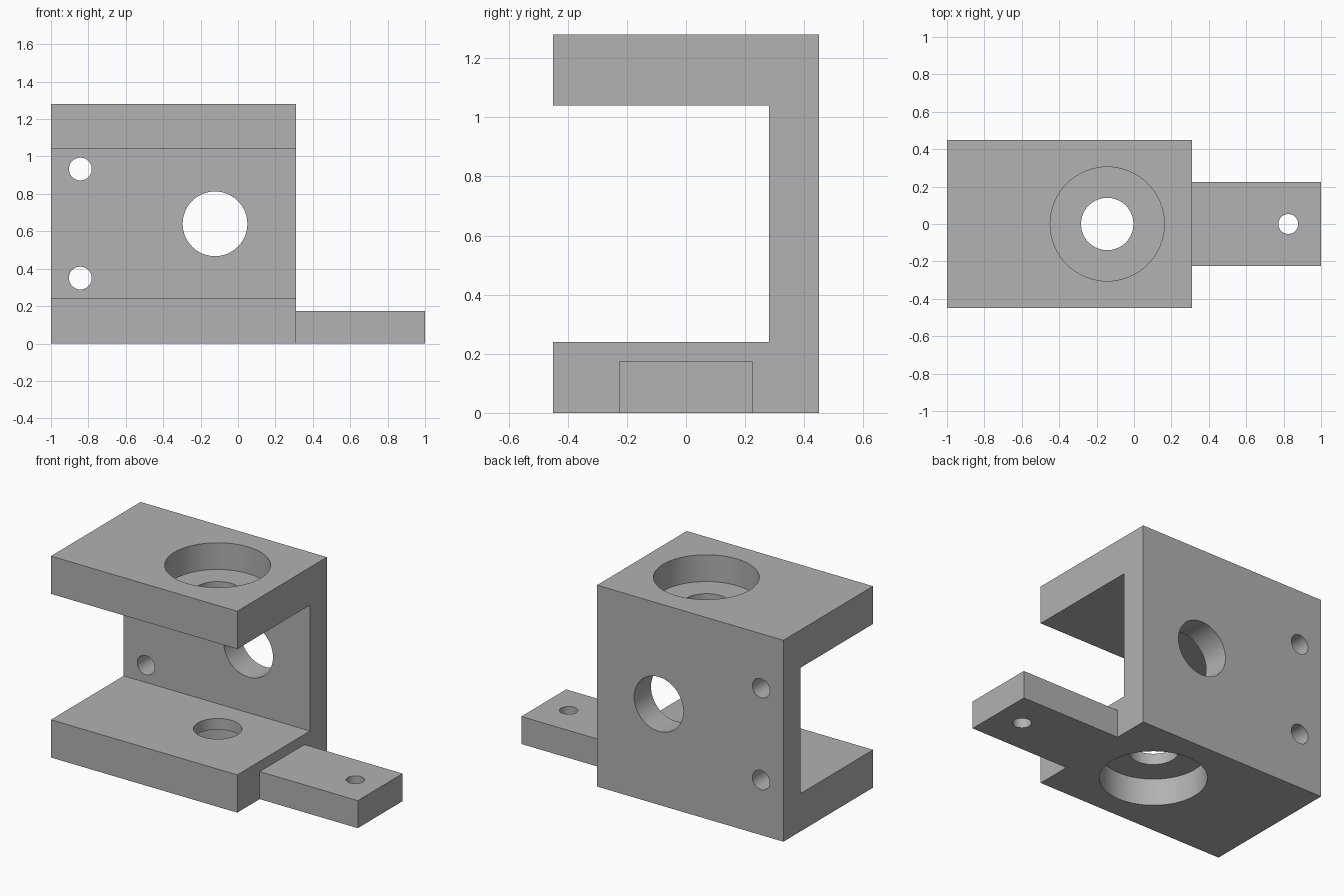
import bpy
import bmesh
from math import radians
from mathutils import Matrix, Vector

cube = bpy.data.objects.get("Cube")
if cube:
    bpy.data.objects.remove(cube, do_unlink=True)

# Single plain grey metal
grey = bpy.data.materials.new("grey_metal")
grey.use_nodes = True
colour = (0.445, 0.445, 0.445, 1)
grey.diffuse_color = colour
grey.node_tree.nodes["Principled BSDF"].inputs["Base Color"].default_value = colour


def add_object(name, bm):
    bmesh.ops.recalc_face_normals(bm, faces=bm.faces)
    mesh = bpy.data.meshes.new(name)
    bm.to_mesh(mesh)
    bm.free()
    mesh.materials.append(grey)
    obj = bpy.data.objects.new(name, mesh)
    bpy.context.collection.objects.link(obj)
    return obj


def extrude_x(name, profile, x0, x1):
    """Extrude a closed (y, z) profile between two x positions."""
    bm = bmesh.new()
    face = bm.faces.new([bm.verts.new((x0, y, z)) for y, z in profile])
    grown = bmesh.ops.extrude_face_region(bm, geom=[face])["geom"]
    verts = [g for g in grown if isinstance(g, bmesh.types.BMVert)]
    bmesh.ops.translate(bm, verts=verts, vec=(x1 - x0, 0, 0))
    return add_object(name, bm)


def cylinder(name, start, end, radius):
    start, end = Vector(start), Vector(end)
    axis = end - start
    turn = axis.to_track_quat('Z', 'Y').to_matrix().to_4x4()
    bm = bmesh.new()
    bmesh.ops.create_cone(bm, cap_ends=True, segments=64, radius1=radius,
                          radius2=radius, depth=axis.length,
                          matrix=Matrix.Translation((start + end) / 2) @ turn)
    return add_object(name, bm)


def combine(target, tool, operation):
    """Apply a boolean and discard the tool object."""
    mod = target.modifiers.new(tool.name, 'BOOLEAN')
    mod.operation = operation
    mod.solver = 'EXACT'
    mod.object = tool
    bpy.context.view_layer.objects.active = target
    bpy.ops.object.modifier_apply(modifier=mod.name)
    bpy.data.objects.remove(tool, do_unlink=True)


# C-shaped body: two flanges joined by a back wall
front, wall, back = -0.45, 0.28, 0.45
low, high, top = 0.24, 1.04, 1.28
bracket = extrude_x("bracket", [
    (front, 0), (back, 0), (back, top), (front, top),
    (front, high), (wall, high), (wall, low), (front, low)], -1, 0.31)

# Mounting tab on the left side
tab = extrude_x("mounting_tab", [
    (-0.225, 0), (0.225, 0), (0.225, 0.175), (-0.225, 0.175)], 0.25, 1)
combine(bracket, tab, 'UNION')

# Bore through both flanges, with a counterbore on each outer face
bore_x, depth = -0.143, 0.17
cutters = [
    cylinder("bore", (bore_x, 0, -0.1), (bore_x, 0, top + 0.1), 0.14),
    cylinder("lower_counterbore", (bore_x, 0, -0.1), (bore_x, 0, depth), 0.305),
    cylinder("upper_counterbore", (bore_x, 0, top - depth), (bore_x, 0, top + 0.1), 0.305),
    cylinder("tab_hole", (0.825, 0, -0.1), (0.825, 0, 0.3), 0.053),
]

# Holes through the back wall
for name, x, z, r in [("wall_hole", -0.123, 0.64, 0.173),
                      ("upper_bolt_hole", -0.843, 0.933, 0.061),
                      ("lower_bolt_hole", -0.843, 0.35, 0.061)]:
    cutters.append(cylinder(name, (x, 0.2, z), (x, 0.55, z), r))

for cutter in cutters:
    combine(bracket, cutter, 'DIFFERENCE')

# Smooth hole walls, crisp edges
for obj in bpy.context.selected_objects:
    obj.select_set(False)
bracket.select_set(True)
bpy.context.view_layer.objects.active = bracket
bpy.ops.object.shade_smooth_by_angle(angle=radians(30))
